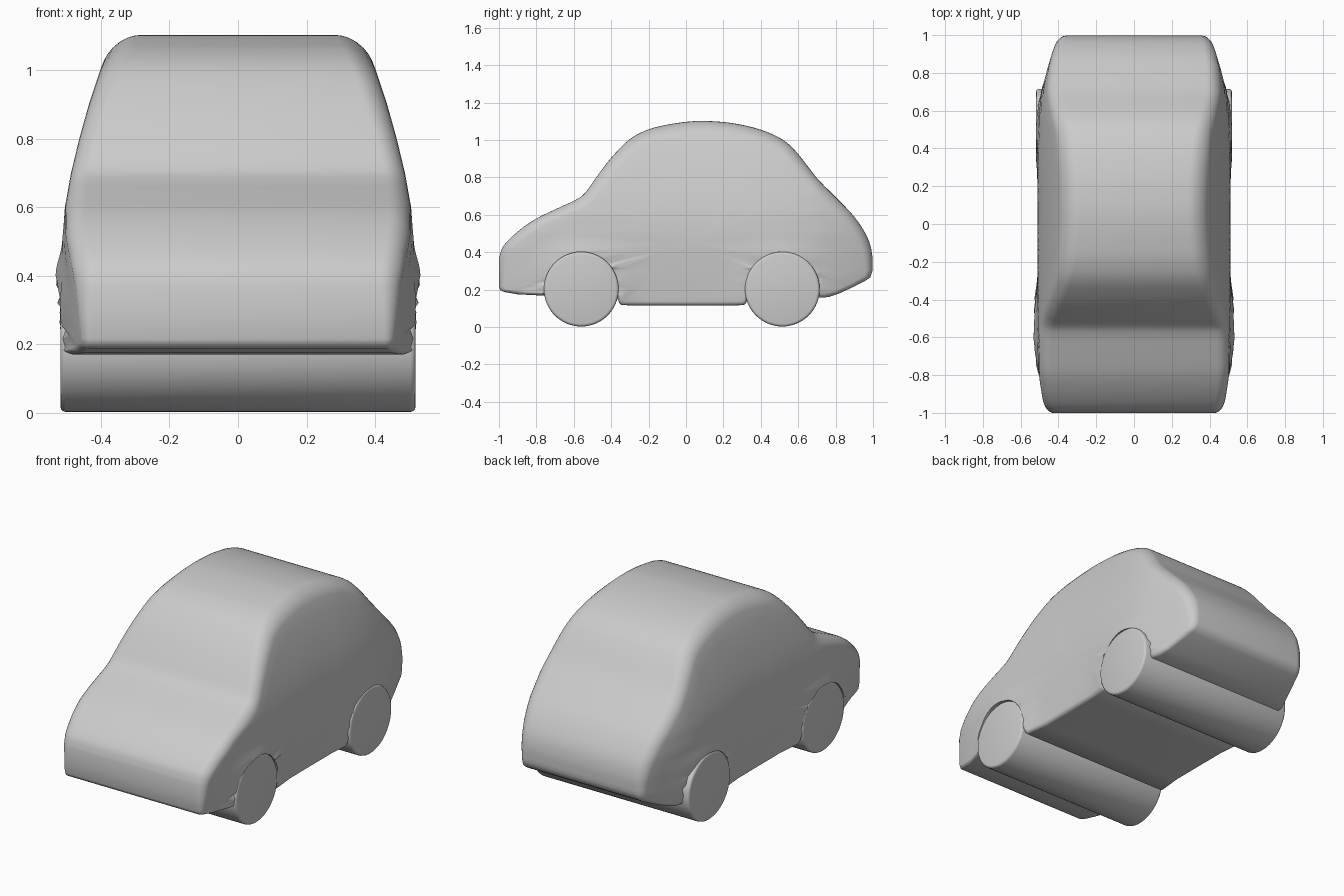
import bpy, bmesh, math
from mathutils import Vector

if "Cube" in bpy.data.objects:
    bpy.data.objects.remove(bpy.data.objects["Cube"])

WHEELS = ((-0.56, 0.022), (0.515, 0.014))   # y position, arch flare
WHEEL_Z, WHEEL_R = 0.203, 0.2


def interp(table, v):
    if v <= table[0][0]:
        return table[0][1]
    for (a, fa), (b, fb) in zip(table, table[1:]):
        if v <= b:
            return fa + (fb - fa) * (v - a) / (b - a)
    return table[-1][1]


def smooth_curve(pts, n):
    """Catmull-Rom through an open list of points."""
    p = [Vector(q) for q in pts]
    p = [2 * p[0] - p[1]] + p + [2 * p[-1] - p[-2]]
    out = []
    for a, b, c, d in zip(p, p[1:], p[2:], p[3:]):
        for k in range(n):
            t = k / n
            out.append(0.5 * (2 * b + (c - a) * t + (2 * a - 5 * b + 4 * c - d) * t * t
                              + (3 * b - a - 3 * c + d) * t ** 3))
    return out + [p[-2]]


def finish(obj, angle=35):
    bpy.ops.object.select_all(action='DESELECT')
    obj.select_set(True)
    bpy.context.view_layer.objects.active = obj
    for m in list(obj.modifiers):
        bpy.ops.object.modifier_apply(modifier=m.name)
    bpy.ops.object.shade_smooth_by_angle(angle=math.radians(angle))


def cylinder(name, y, radius, half):
    bpy.ops.mesh.primitive_cylinder_add(vertices=64, radius=radius, depth=2 * half,
                                        location=(0, y, WHEEL_Z), rotation=(0, math.pi / 2, 0))
    obj = bpy.context.object
    obj.name = name
    return obj


# Side outline: bonnet, windscreen, roof and tail, then the underside
TOP = [(-1, 0.37), (-0.975, 0.435), (-0.9, 0.51), (-0.8, 0.58), (-0.68, 0.638), (-0.59, 0.68),
       (-0.54, 0.717), (-0.48, 0.80), (-0.4, 0.905), (-0.3, 1.005), (-0.2, 1.057), (-0.1, 1.082),
       (0.0, 1.097), (0.1, 1.102), (0.25, 1.09), (0.4, 1.055), (0.52, 1.0), (0.6, 0.925),
       (0.7, 0.797), (0.8, 0.695), (0.9, 0.59), (0.97, 0.48), (0.995, 0.39), (0.997, 0.3)]
BOTTOM = [(0.985, 0.265), (0.955, 0.245), (0.9, 0.217), (0.82, 0.18), (0.76, 0.16), (0.70, 0.157),
          (0.6, 0.16), (0.42, 0.16), (0.33, 0.15), (0.32, 0.125), (0.307, 0.117), (0.2, 0.115),
          (0, 0.115), (-0.2, 0.115), (-0.345, 0.117), (-0.357, 0.13), (-0.37, 0.16),
          (-0.5, 0.17), (-0.7, 0.17), (-0.8, 0.17), (-0.9, 0.175), (-0.97, 0.187),
          (-0.993, 0.197), (-1, 0.215), (-1, 0.29)]
outline = smooth_curve(TOP, 4) + [Vector(p) for p in BOTTOM]

# Half width by height, and how much it tapers towards each end
WIDTH = [(0.1, 0.487), (0.2, 0.495), (0.3, 0.504), (0.4, 0.51), (0.5, 0.512), (0.6, 0.505),
         (0.7, 0.487), (0.8, 0.463), (0.9, 0.435), (1.0, 0.402), (1.1, 0.362)]
TAPER = [(-1, 0.045), (-0.93, 0.027), (-0.8, 0.008), (-0.6, 0), (0.35, 0), (0.55, 0.006),
         (0.7, 0.022), (0.83, 0.055), (0.95, 0.092), (1, 0.11)]


def half_width(y, z):
    w = interp(WIDTH, z) - interp(TAPER, y)
    for wy, amp in WHEELS:
        d = math.hypot(y - wy, z - WHEEL_Z)
        w += amp * math.exp(-((d - 0.2) / 0.06) ** 2)
    return w


# Body: a strap across the car, rounded into two bulging sides
centre = Vector((0.05, 0.45))
STEPS = (0, 0.03, 0.12, 0.28, 0.5, 0.75, 1)
INNER = (0.9, 0.78, 0.65, 0.5, 0.35, 0.18)
n = len(outline)
rings = []
for step in STEPS:
    ring = []
    for i, p in enumerate(outline):
        tangent = (outline[(i + 1) % n] - outline[i - 1]).normalized()
        ray = p - centre
        length = ray.length
        facing = max(0.35, abs(ray.normalized().dot(Vector((-tangent.y, tangent.x)))))
        radius = interp([(0.2, 0.022), (0.45, 0.055), (0.8, 0.06), (1.1, 0.075)], p.y)
        q = centre + ray * (1 - step * radius / facing / length)
        drop = radius * (1 - math.sqrt(1 - (1 - step) ** 2))
        ring.append((half_width(q.x, q.y) - drop, q.x, q.y))
    rings.append(ring)
for f in INNER:
    ring = []
    for _, y, z in rings[len(STEPS) - 1]:
        q = centre + (Vector((y, z)) - centre) * f
        ring.append((half_width(q.x, q.y), q.x, q.y))
    rings.append(ring)

bm = bmesh.new()
sides = []
for sx in (1, -1):
    loops = [[bm.verts.new((sx * x, y, z)) for x, y, z in r] for r in rings]
    hub = bm.verts.new((sx * half_width(*centre), centre.x, centre.y))
    for a, b in zip(loops, loops[1:]):
        for i in range(n):
            j = (i + 1) % n
            bm.faces.new((a[i], a[j], b[j], b[i]))
    for i in range(n):
        bm.faces.new((loops[-1][i], loops[-1][(i + 1) % n], hub))
    sides.append(loops[0])
for i in range(n):
    j = (i + 1) % n
    bm.faces.new((sides[0][i], sides[0][j], sides[1][j], sides[1][i]))
bmesh.ops.recalc_face_normals(bm, faces=bm.faces)
mesh = bpy.data.meshes.new("body")
bm.to_mesh(mesh)
bm.free()
body = bpy.data.objects.new("body", mesh)
bpy.context.collection.objects.link(body)

# Wheel arches cut through the body
cutters = []
for y, _ in WHEELS:
    cutter = cylinder("arch_cutter", y, WHEEL_R - 0.001, 0.8)
    cutter.hide_render = True
    mod = body.modifiers.new("arch", 'BOOLEAN')
    mod.operation = 'DIFFERENCE'
    mod.object = cutter
    cutters.append(cutter)
finish(body, 45)
for cutter in cutters:
    bpy.data.objects.remove(cutter)

# Full-width wheel rollers with softened rims
for name, (y, _) in zip(("front_wheels", "rear_wheels"), WHEELS):
    wheel = cylinder(name, y, WHEEL_R, 0.518)
    bev = wheel.modifiers.new("rim", 'BEVEL')
    bev.width = 0.015
    bev.segments = 3
    finish(wheel)
